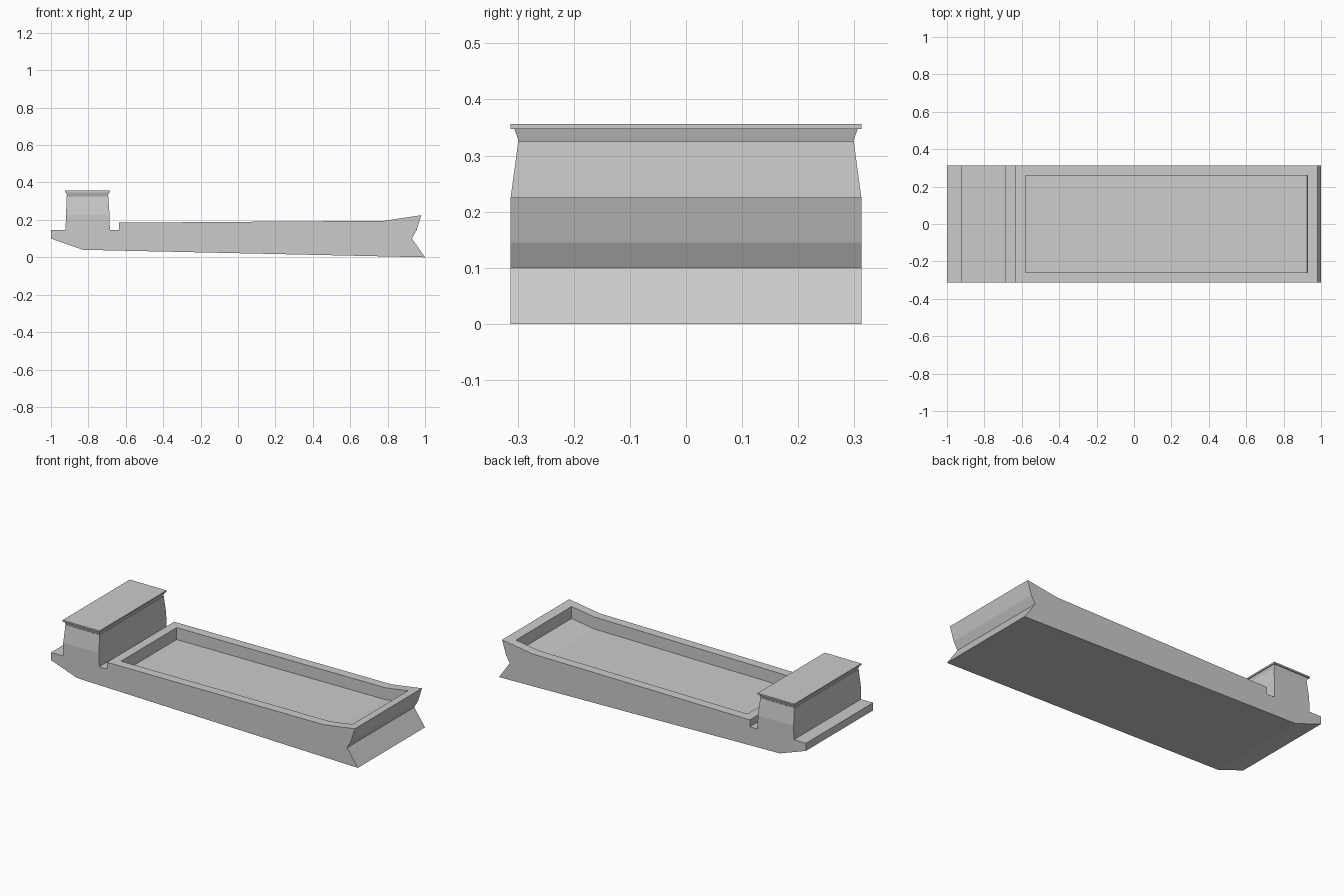
import bpy
import bmesh
from mathutils import Vector

HALF_BEAM = 0.3125
HOLD_RIM = 0.054
HOLD_DEPTH = 0.07

default_cube = bpy.data.objects.get("Cube")
if default_cube:
    bpy.data.objects.remove(default_cube, do_unlink=True)

grey = bpy.data.materials.new("plain grey")
grey.use_nodes = True
grey.diffuse_color = (0.6, 0.6, 0.6, 1)
grey.node_tree.nodes["Principled BSDF"].inputs["Base Color"].default_value = (0.6, 0.6, 0.6, 1)


def finish(bm, name):
    bmesh.ops.recalc_face_normals(bm, faces=bm.faces[:])
    mesh = bpy.data.meshes.new(name)
    bm.to_mesh(mesh)
    bm.free()
    mesh.materials.append(grey)
    obj = bpy.data.objects.new(name, mesh)
    bpy.context.collection.objects.link(obj)
    return obj


def bridge(bm, a, b):
    for i in range(len(a)):
        j = (i + 1) % len(a)
        bm.faces.new((a[i], a[j], b[j], b[i]))


def loft(name, rings):
    """Stack of rectangles: height, aft x, forward x, half width."""
    bm = bmesh.new()
    loops = [[bm.verts.new((x, y, z)) for x, y in
              ((x0, -w), (x1, -w), (x1, w), (x0, w))] for z, x0, x1, w in rings]
    for low, high in zip(loops, loops[1:]):
        bridge(bm, low, high)
    bm.faces.new(loops[0])
    bm.faces.new(loops[-1])
    return finish(bm, name)


# Hull: side profile extruded across the beam
profile = [(-1, 0.1), (-0.83, 0.04), (1, 0), (0.93, 0.1), (0.955, 0.145),
           (0.98, 0.225), (0.78, 0.195), (-0.635, 0.185), (-0.635, 0.145), (-1, 0.145)]
bm = bmesh.new()
sides = [[bm.verts.new((x, y, z)) for x, z in profile] for y in (-HALF_BEAM, HALF_BEAM)]
bridge(bm, *sides)
for side in sides:
    bm.faces.new(side)
bmesh.ops.recalc_face_normals(bm, faces=bm.faces[:])

# Cargo hold: inset the main deck, then sink it
deck = [f for f in bm.faces if f.normal.z > 0.9 and f.calc_center_median().z > 0.16]
bmesh.ops.inset_region(bm, faces=deck, thickness=HOLD_RIM, use_even_offset=True)
bmesh.ops.inset_region(bm, faces=deck, thickness=0.0005, use_even_offset=True)
floor_verts = list({v for f in deck for v in f.verts})
bmesh.ops.translate(bm, verts=floor_verts, vec=Vector((0, 0, -HOLD_DEPTH)))
finish(bm, "hull")

# Deckhouse: straight base, tapering upper storey
loft("deckhouse", [(0.14, -0.922, -0.685, HALF_BEAM), (0.225, -0.92, -0.687, HALF_BEAM),
                   (0.31, -0.916, -0.692, 0.301), (0.325, -0.916, -0.693, 0.299)])

# Flared window band under the roof
loft("bridge_band", [(0.322, -0.911, -0.698, 0.297), (0.348, -0.919, -0.69, 0.306)])

# Overhanging roof slab
loft("roof", [(0.347, -0.924, -0.685, HALF_BEAM), (0.356, -0.924, -0.685, HALF_BEAM)])
